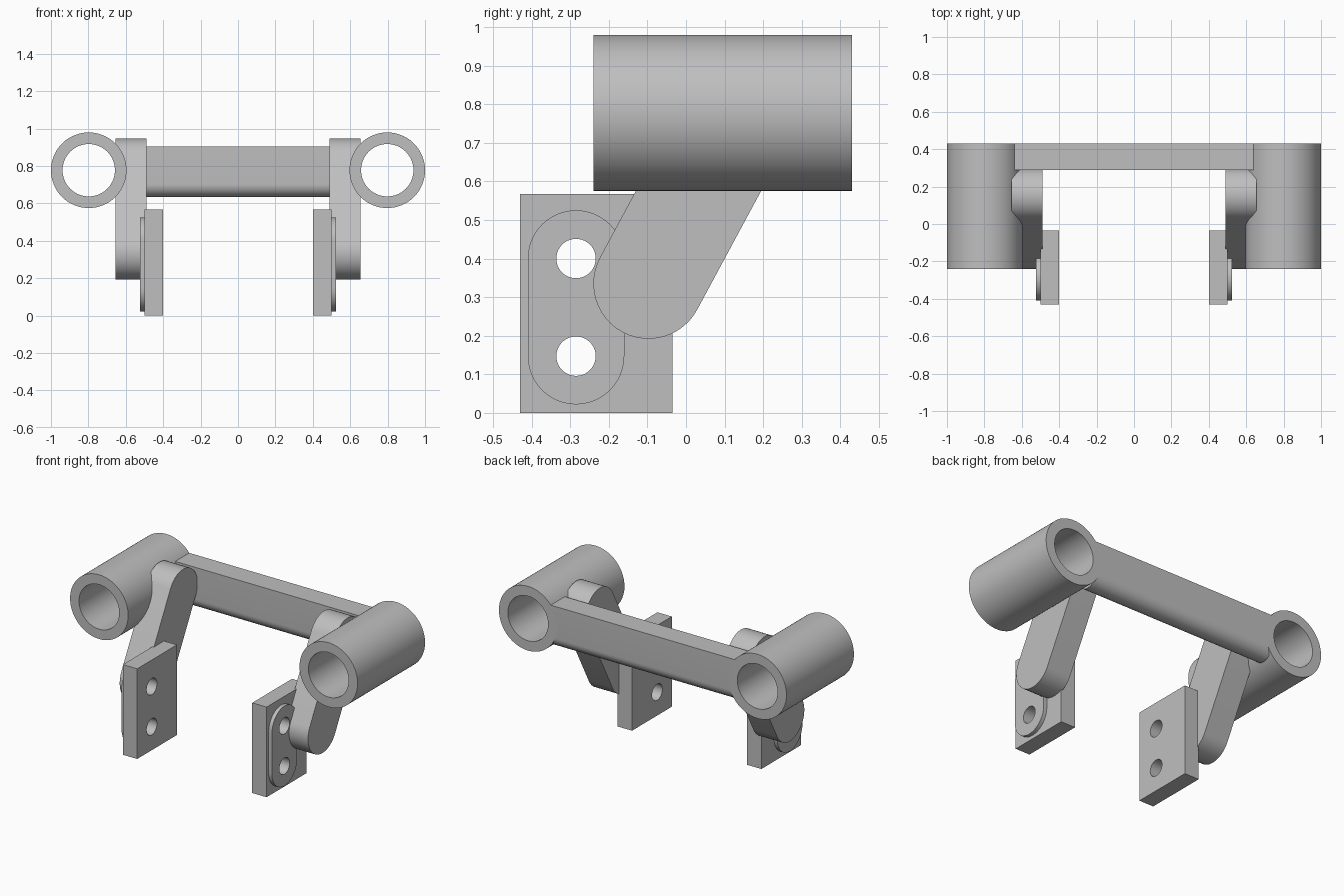
import bpy, bmesh, math

if "Cube" in bpy.data.objects:
    bpy.data.objects.remove(bpy.data.objects["Cube"])

grey = bpy.data.materials.new("plain grey")
grey.diffuse_color = (0.52, 0.52, 0.52, 1)
grey.use_nodes = True
grey.node_tree.nodes["Principled BSDF"].inputs["Base Color"].default_value = grey.diffuse_color


def prism(name, pts, lo, hi, axis):
    """Extrude a closed 2D profile along x (points are y,z) or y (points are x,z)."""
    def place(p, d):
        return (d, p[0], p[1]) if axis == "x" else (p[0], d, p[1])
    bm = bmesh.new()
    a = [bm.verts.new(place(p, lo)) for p in pts]
    b = [bm.verts.new(place(p, hi)) for p in pts]
    n = len(pts)
    bm.faces.new(a)
    bm.faces.new(b)
    for i in range(n):
        bm.faces.new((a[i], a[(i + 1) % n], b[(i + 1) % n], b[i]))
    bmesh.ops.recalc_face_normals(bm, faces=bm.faces)
    me = bpy.data.meshes.new(name)
    bm.to_mesh(me)
    bm.free()
    me.materials.append(grey)
    ob = bpy.data.objects.new(name, me)
    bpy.context.collection.objects.link(ob)
    return ob


def arc(cx, cz, r, start, sweep, n):
    return [(cx + r * math.cos(math.radians(start + sweep * i / n)),
             cz + r * math.sin(math.radians(start + sweep * i / n))) for i in range(n + 1)]


def circle(cx, cz, r, n=64):
    return arc(cx, cz, r, 0, 360, n)[:-1]


def slot(p, q, r, n=24):
    """Rounded slot around the segment from p (lower) to q (upper)."""
    ang = math.degrees(math.atan2(q[1] - p[1], q[0] - p[0]))
    return arc(*q, r, ang - 90, 180, n) + arc(*p, r, ang + 90, 180, n)


def cut(ob, cutters):
    for c in cutters:
        c.hide_render = True
        c.hide_viewport = True
        m = ob.modifiers.new("hole", "BOOLEAN")
        m.operation = "DIFFERENCE"
        m.solver = "EXACT"
        m.object = c
    # bake the holes, then drop the helpers
    me = bpy.data.meshes.new_from_object(ob.evaluated_get(bpy.context.evaluated_depsgraph_get()))
    ob.modifiers.clear()
    ob.data = me
    for c in cutters:
        bpy.data.objects.remove(c)


def smooth(ob):
    bpy.ops.object.select_all(action="DESELECT")
    ob.select_set(True)
    bpy.context.view_layer.objects.active = ob
    bpy.ops.object.shade_smooth_by_angle(angle=math.radians(30))


def span(s, a, b):
    return sorted((s * a, s * b))


bolts = [(-0.285, 0.147), (-0.285, 0.40)]
parts = []
for side, s in (("right", 1), ("left", -1)):
    # hollow tube running front to back
    tube = prism(side + "_tube", circle(s * 0.798, 0.777, 0.202, 96), -0.24, 0.43, "y")
    cut(tube, [prism("bore", circle(s * 0.798, 0.777, 0.14, 96), -0.5, 0.7, "y")])
    # slanted arm with rounded ends
    arm = prism(side + "_arm", slot((-0.097, 0.335), (0.155, 0.803), 0.143),
                *span(s, 0.49, 0.655), "x")
    # mounting plate and its raised pad, both drilled for two bolts
    rect = [(-0.43, 0), (-0.035, 0), (-0.035, 0.567), (-0.43, 0.567)]
    plate = prism(side + "_mounting_plate", rect, *span(s, 0.40, 0.50), "x")
    pad = prism(side + "_bolt_pad", slot(*bolts, 0.125), *span(s, 0.50, 0.523), "x")
    for ob in (plate, pad):
        cut(ob, [prism("drill", circle(y, z, 0.051, 48), *span(s, 0.3, 0.6), "x")
                 for y, z in bolts])
    parts += [tube, arm, plate, pad]

# crossbar with a flat top and a half-round underside
bar = [(0.43, 0.903), (0.29, 0.903)] + arc(0.36, 0.703, 0.07, 180, 180, 24)
parts.append(prism("crossbar", bar, -0.64, 0.64, "x"))

for ob in parts:
    smooth(ob)
